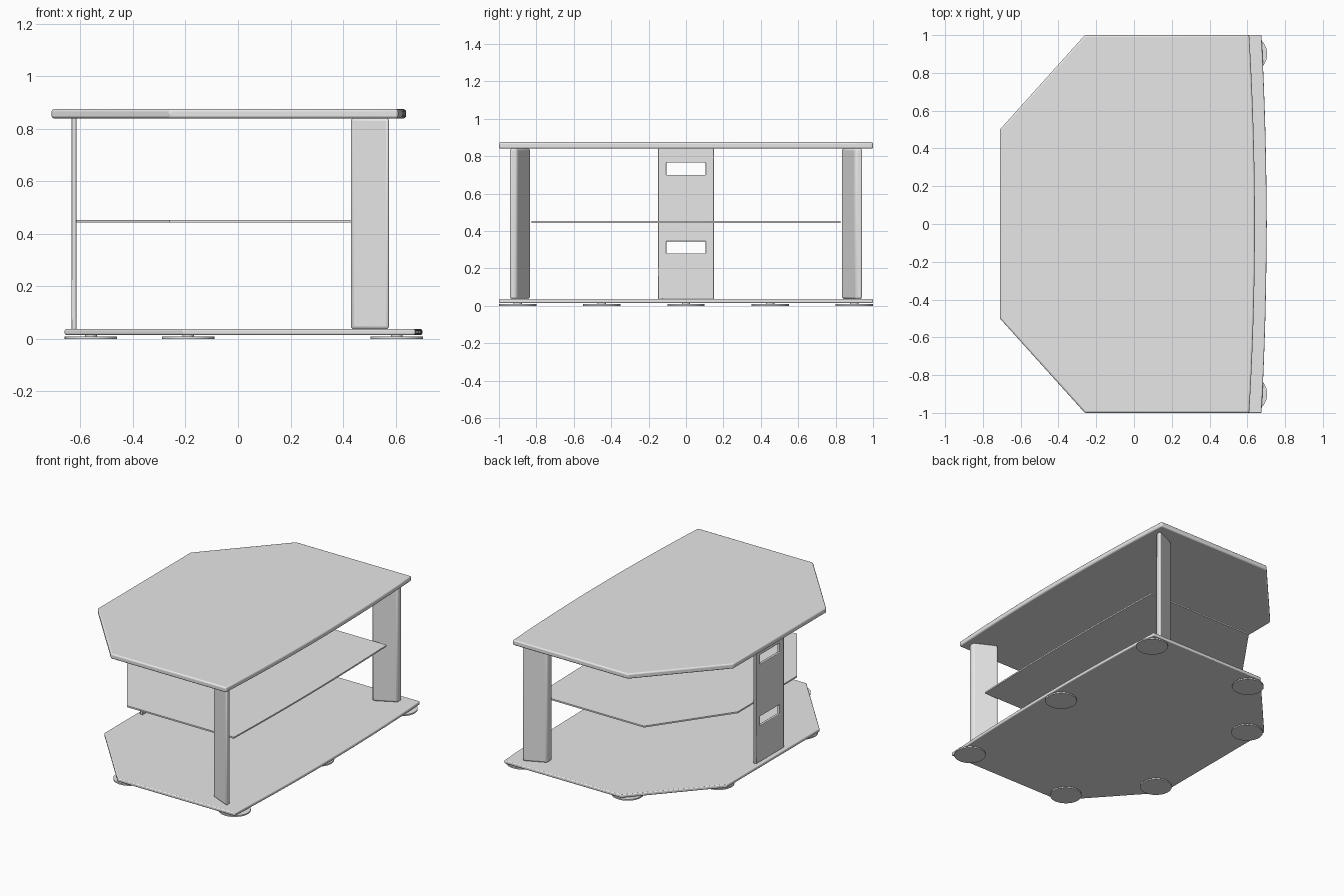
import bpy
import bmesh
import math

cube = bpy.data.objects.get("Cube")
if cube:
    bpy.data.objects.remove(cube, do_unlink=True)

grey = bpy.data.materials.new("light_grey")
grey.use_nodes = True
grey.diffuse_color = (0.8, 0.8, 0.8, 1)
grey.node_tree.nodes["Principled BSDF"].inputs["Base Color"].default_value = grey.diffuse_color


def finish(name, bm, bevel=0.0, segments=3):
    """Turn a bmesh into a shaded object with optional rounded edges."""
    bmesh.ops.recalc_face_normals(bm, faces=bm.faces)
    mesh = bpy.data.meshes.new(name)
    bm.to_mesh(mesh)
    bm.free()
    mesh.materials.append(grey)
    obj = bpy.data.objects.new(name, mesh)
    bpy.context.collection.objects.link(obj)
    if bevel:
        mod = obj.modifiers.new("rounded_edges", "BEVEL")
        mod.width = bevel
        mod.segments = segments
        mod.limit_method = "ANGLE"
        mod.angle_limit = math.radians(30)
    bpy.ops.object.select_all(action="DESELECT")
    obj.select_set(True)
    bpy.context.view_layer.objects.active = obj
    bpy.ops.object.shade_smooth_by_angle(angle=math.radians(35))
    return obj


def slab(name, outline, z0, z1, bevel):
    """Extrude a flat outline upward."""
    bm = bmesh.new()
    face = bm.faces.new([bm.verts.new((x, y, z0)) for x, y in outline])
    new = bmesh.ops.extrude_face_region(bm, geom=[face])["geom"]
    bmesh.ops.translate(bm, vec=(0, 0, z1 - z0),
                        verts=[v for v in new if isinstance(v, bmesh.types.BMVert)])
    return finish(name, bm, bevel)


def board_outline(half, front_end, front_mid, side, back, back_half, steps=16):
    """Board with a bowed front edge and two cut back corners."""
    pts = []
    for i in range(steps + 1):
        t = 2 * i / steps - 1
        pts.append((front_mid - (front_mid - front_end) * t * t, half * t))
    return pts + [(side, half), (back, back_half), (back, -back_half), (side, -half)]


# Boards
slab("top_board", board_outline(1, 0.61, 0.64, -0.26, -0.71, 0.5), 0.84, 0.875, 0.009)
slab("base_board", board_outline(1, 0.675, 0.702, -0.21, -0.66, 0.5), 0.015, 0.037, 0.006)
slab("middle_shelf", board_outline(0.825, 0.545, 0.56, -0.26, -0.615, 0.32), 0.443, 0.453, 0)

# Slanted front legs
leg = [(0.575, 0.945), (0.575, 0.905), (0.43, 0.83), (0.43, 0.88)]
for name, side in (("left_leg", 1), ("right_leg", -1)):
    slab(name, [(x, y * side) for x, y in leg], 0.036, 0.842, 0.012)

# Back post with two cable slots
bm = bmesh.new()
ys = [-0.15, -0.105, 0.105, 0.15]
zs = [0.036, 0.28, 0.345, 0.7, 0.765, 0.842]
grid = [[bm.verts.new((-0.635, y, z)) for z in zs] for y in ys]
for i in range(len(ys) - 1):
    for j in range(len(zs) - 1):
        if i == 1 and j in (1, 3):
            continue
        bm.faces.new((grid[i][j], grid[i + 1][j], grid[i + 1][j + 1], grid[i][j + 1]))
new = bmesh.ops.extrude_face_region(bm, geom=bm.faces[:])["geom"]
bmesh.ops.translate(bm, vec=(0.02, 0, 0),
                    verts=[v for v in new if isinstance(v, bmesh.types.BMVert)])
finish("back_post", bm, 0.003, 2)

# Round feet: flat disc on a short stem
spots = [(0.605, 0)]
for x, y in ((0.605, 0.9), (-0.19, 0.9), (-0.56, 0.45)):
    spots += [(x, y), (x, -y)]
for n, (x, y) in enumerate(spots, 1):
    bm = bmesh.new()
    for radius, z0, z1 in ((0.1, 0, 0.009), (0.022, 0.008, 0.017)):
        cyl = bmesh.ops.create_cone(bm, cap_ends=True, segments=40, radius1=radius,
                                    radius2=radius, depth=z1 - z0)
        bmesh.ops.translate(bm, vec=(x, y, (z0 + z1) / 2), verts=cyl["verts"])
    finish(f"foot_{n}", bm)
